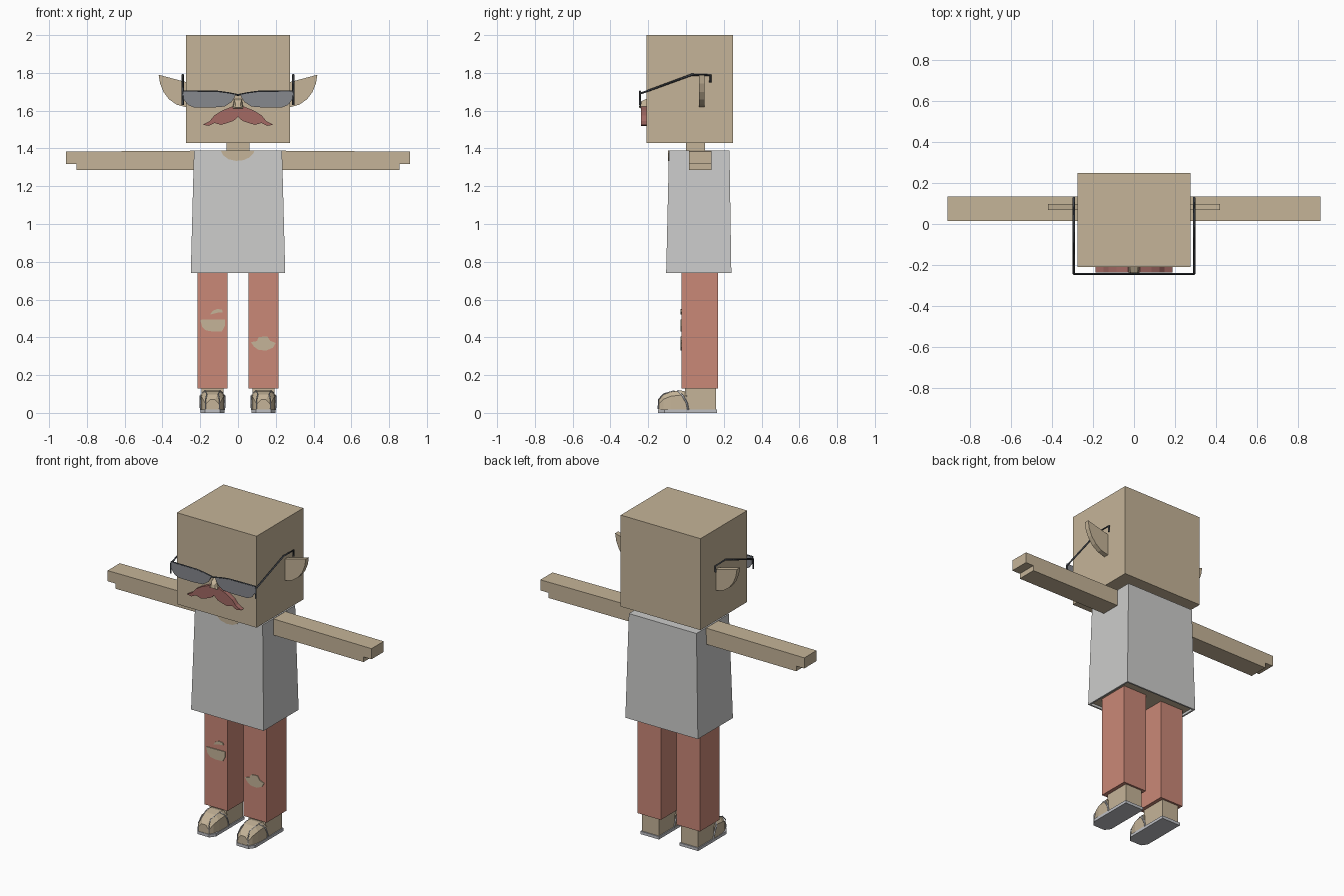
import bpy, bmesh
from mathutils import Vector

old = bpy.data.objects.get("Cube")
if old:
    bpy.data.objects.remove(old, do_unlink=True)


def material(name, rgb):
    lin = [((c / 255 + 0.055) / 1.055) ** 2.4 for c in rgb] + [1]
    m = bpy.data.materials.new(name)
    m.use_nodes = True
    m.diffuse_color = lin
    m.node_tree.nodes["Principled BSDF"].inputs["Base Color"].default_value = lin
    return m


SKIN = material("tan skin", (197, 180, 152))
SHIRT = material("pale grey cloth", (204, 204, 203))
PANTS = material("faded red cloth", (202, 136, 119))
HAIR = material("dark red hair", (163, 106, 100))
LENS = material("grey lens", (134, 136, 141))
FRAME = material("dark frame", (62, 66, 72))
TRIM = material("light grey rubber", (190, 191, 196))


def finish(name, bm, *mats):
    bmesh.ops.recalc_face_normals(bm, faces=bm.faces)
    mesh = bpy.data.meshes.new(name)
    bm.to_mesh(mesh)
    bm.free()
    for m in mats:
        mesh.materials.append(m)
    ob = bpy.data.objects.new(name, mesh)
    bpy.context.collection.objects.link(ob)
    return ob


def loft(name, rings, mat):
    """Skin a closed solid over rings with equal point counts."""
    bm = bmesh.new()
    loops = [[bm.verts.new(p) for p in ring] for ring in rings]
    n = len(loops[0])
    for a, b in zip(loops, loops[1:]):
        for i in range(n):
            bm.faces.new((a[i], a[(i + 1) % n], b[(i + 1) % n], b[i]))
    bm.faces.new(loops[0])
    bm.faces.new(loops[-1])
    return finish(name, bm, mat)


def box(name, x, y, z, mat):
    rings = [[(x[0], y[0], h), (x[1], y[0], h), (x[1], y[1], h), (x[0], y[1], h)] for h in z]
    return loft(name, rings, mat)


def slab(name, outline, y, mat):
    """Extrude a front-view outline of (x, z) points along y."""
    return loft(name, [[(px, d, pz) for px, pz in outline] for d in y], mat)


def tube(name, points, radius, mat, flip=1):
    curve = bpy.data.curves.new(name, "CURVE")
    curve.dimensions = "3D"
    curve.bevel_depth = radius
    curve.bevel_resolution = 0
    curve.use_fill_caps = True
    line = curve.splines.new("POLY")
    line.points.add(len(points) - 1)
    for p, co in zip(line.points, points):
        p.co = (co[0] * flip, co[1], co[2], 1)
    curve.materials.append(mat)
    ob = bpy.data.objects.new(name, curve)
    bpy.context.collection.objects.link(ob)
    return ob


# Head and neck
box("head", (-0.275, 0.275), (-0.21, 0.25), (1.43, 2.0), SKIN)
box("neck", (-0.06, 0.06), (0.0, 0.1), (1.36, 1.44), SKIN)

# Shirt: tapered block, hollowed from below to show the body
shirt_rings = [
    [(-0.25, -0.105, 0.74), (0.25, -0.105, 0.74), (0.25, 0.24, 0.74), (-0.25, 0.24, 0.74)],
    [(-0.233, -0.09, 1.39), (0.233, -0.09, 1.39), (0.233, 0.23, 1.39), (-0.233, 0.23, 1.39)],
]
shirt = loft("shirt", shirt_rings, SHIRT)
shirt.data.materials.append(SKIN)
bm = bmesh.new()
bm.from_mesh(shirt.data)
base = min(bm.faces, key=lambda f: f.calc_center_median().z)
bmesh.ops.inset_region(bm, faces=[base], thickness=0.014)
hole = bmesh.ops.extrude_discrete_faces(bm, faces=[base])["faces"][0]
hole.material_index = 1
bmesh.ops.translate(bm, verts=hole.verts, vec=Vector((0, 0, 0.015)))
bm.to_mesh(shirt.data)
bm.free()
neckline = [(-0.09, 1.388), (-0.08, 1.365), (-0.05, 1.343), (-0.01, 1.334),
            (0.03, 1.338), (0.06, 1.352), (0.082, 1.375), (0.087, 1.388)]
slab("neckline_skin", neckline, (-0.096, -0.088), SKIN)

# Moustache and nose
half = [(0.03, 1.622), (0.085, 1.6), (0.125, 1.575), (0.15, 1.545), (0.187, 1.525),
        (0.155, 1.52), (0.125, 1.535), (0.09, 1.525), (0.055, 1.535), (0.025, 1.545)]
slab("moustache", [(0, 1.61)] + half + [(0, 1.567)] + [(-x, z) for x, z in reversed(half)],
     (-0.237, -0.205), HAIR)
loft("nose", [
    [(-0.03, -0.205, 1.605), (0.03, -0.205, 1.605), (0.02, -0.205, 1.665), (-0.02, -0.205, 1.665)],
    [(-0.027, -0.24, 1.612), (0.027, -0.24, 1.612), (0.018, -0.235, 1.65), (-0.018, -0.235, 1.65)],
    [(-0.016, -0.249, 1.617), (0.016, -0.249, 1.617), (0.012, -0.245, 1.638), (-0.012, -0.245, 1.638)],
], SKIN)

lens = [(0.012, 1.688), (0.05, 1.692), (0.11, 1.7), (0.292, 1.702), (0.288, 1.66), (0.265, 1.63),
        (0.235, 1.618), (0.13, 1.617), (0.07, 1.622), (0.035, 1.645), (0.02, 1.668)]
rim = [(0, 1.683), (0.05, 1.693), (0.11, 1.701), (0.292, 1.703)]
temple = [(0.293, -0.243, 1.63), (0.293, -0.243, 1.69), (0.293, 0.03, 1.79), (0.293, 0.13, 1.788),
          (0.293, 0.128, 1.75)]
ear = [(0.27, 1.75), (0.42, 1.79), (0.413, 1.745), (0.395, 1.7), (0.365, 1.66),
       (0.325, 1.632), (0.27, 1.617)]
hand_arm = [(0.225, 1.388), (0.91, 1.383), (0.91, 1.317), (0.855, 1.317), (0.855, 1.285), (0.225, 1.287)]

# Shoe sections: position along y, half width, height
toe = [(-0.145, 0.036, 0.07), (-0.12, 0.05, 0.097), (-0.08, 0.06, 0.113),
       (-0.03, 0.062, 0.119), (0.005, 0.062, 0.112)]
sole = [(-0.04, -0.148), (0.04, -0.148), (0.064, -0.115), (0.064, 0.165), (-0.064, 0.165), (-0.064, -0.115)]
cap_seam = [(0.062, 0.012, 0.015), (0.064, 0.005, 0.05), (0.064, -0.015, 0.088), (0.038, -0.045, 0.118)]
toe_seam = [(0.037, -0.147, 0.02), (0.037, -0.146, 0.07), (0.03, -0.12, 0.1), (0.04, -0.06, 0.117)]

for side, s in (("left", 1), ("right", -1)):
    def flip(pts):
        return [(x * s, z) for x, z in pts]

    # Glasses
    slab(side + "_lens", flip(lens), (-0.246, -0.238), LENS)
    tube(side + "_lens_rim", [(x, -0.243, z) for x, z in rim], 0.005, FRAME, s)
    tube(side + "_temple", temple, 0.006, FRAME, s)

    # Ear and arm
    slab(side + "_ear", flip(ear), (0.068, 0.098), SKIN)
    slab(side + "_arm", flip(hand_arm), (0.015, 0.135), SKIN)

    # Trouser leg
    box(side + "_leg", (s * 0.135 - 0.08, s * 0.135 + 0.08), (-0.025, 0.17), (0.128, 0.76), PANTS)

    # Shoe
    cx = s * 0.135
    rings = []
    for y, w, h in toe:
        rings.append([(cx + x, y, z) for x, z in
                      ((-w, 0.01), (w, 0.01), (w, h - 0.025), (w - 0.022, h), (0.022 - w, h), (-w, h - 0.025))])
    loft(side + "_shoe_toe", rings, SKIN)
    box(side + "_shoe_heel", (cx - 0.058, cx + 0.058), (-0.005, 0.158), (0.012, 0.135), SKIN)
    loft(side + "_sole", [[(cx + x, y, z) for x, y in sole] for z in (0, 0.018)], TRIM)
    for k in (1, -1):
        tube(side + "_cap_seam", [(cx + k * x, y, z) for x, y, z in cap_seam], 0.005, TRIM)
        tube(side + "_toe_seam", [(cx + k * x, y, z) for x, y, z in toe_seam], 0.003, TRIM)

# Torn holes at the knees
holes = {
    "right_knee_hole": [(-0.2, 0.493), (-0.068, 0.495), (-0.07, 0.46), (-0.085, 0.432),
                        (-0.13, 0.43), (-0.17, 0.437), (-0.19, 0.455)],
    "right_small_hole": [(-0.148, 0.52), (-0.135, 0.54), (-0.11, 0.55), (-0.085, 0.547),
                         (-0.08, 0.533), (-0.11, 0.53)],
    "left_knee_hole": [(0.068, 0.375), (0.1, 0.38), (0.11, 0.402), (0.155, 0.405), (0.17, 0.382),
                       (0.2, 0.37), (0.185, 0.345), (0.15, 0.33), (0.11, 0.333), (0.085, 0.35)],
}
for name, outline in holes.items():
    slab(name, outline, (-0.03, -0.022), SKIN)
